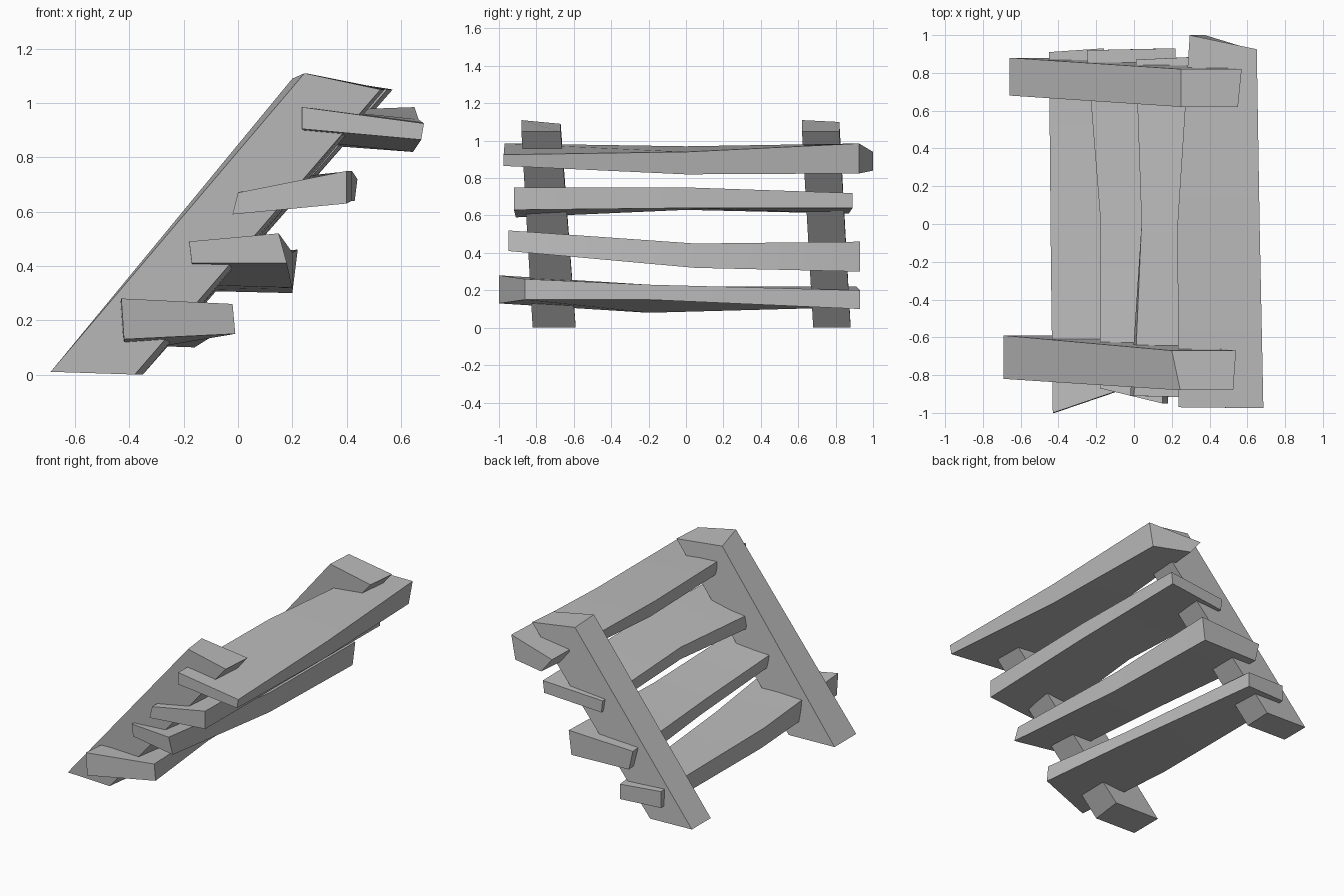
import bpy
import bmesh
import math
from mathutils import Vector

default_cube = bpy.data.objects.get("Cube")
if default_cube:
    bpy.data.objects.remove(default_cube, do_unlink=True)

# One plain grey for the whole piece
grey = bpy.data.materials.new("plain grey")
grey.use_nodes = True
colour = (0.5, 0.5, 0.5, 1.0)
grey.diffuse_color = colour
grey.node_tree.nodes["Principled BSDF"].inputs["Base Color"].default_value = colour


def hewn_beam(name, sections):
    """Loft a rough four-sided beam through its cross-sections.

    Each section holds two points on the upper face, and for each
    of them the (x, z) offset to the lower face.
    """
    bm = bmesh.new()
    rings = []
    for first, second, first_drop, second_drop in sections:
        a, b = Vector(first), Vector(second)
        a_low = a + Vector((first_drop[0], 0, first_drop[1]))
        b_low = b + Vector((second_drop[0], 0, second_drop[1]))
        rings.append([bm.verts.new(p) for p in (a, b, b_low, a_low)])
    for ring, following in zip(rings, rings[1:]):
        for i in range(4):
            j = (i + 1) % 4
            bm.faces.new((ring[i], ring[j], following[j], following[i]))
    bm.faces.new(rings[0])
    bm.faces.new(rings[-1])
    bmesh.ops.recalc_face_normals(bm, faces=bm.faces)

    mesh = bpy.data.meshes.new(name)
    bm.to_mesh(mesh)
    bm.free()
    mesh.materials.append(grey)
    beam = bpy.data.objects.new(name, mesh)
    bpy.context.collection.objects.link(beam)

    # Rounded look along the grain, crisp at the corners
    bpy.ops.object.select_all(action="DESELECT")
    beam.select_set(True)
    bpy.context.view_layer.objects.active = beam
    bpy.ops.object.shade_smooth_by_angle(angle=math.radians(30))
    return beam


# Sloping side rails, from foot to head
hewn_beam("front_rail", [
    ((-.69, -.82, .01), (-.69, -.59, .01), (.31, -.01), (.34, -.01)),
    ((.245, -.88, 1.11), (.2, -.67, 1.09), (.28, -.06), (.34, -.04)),
])
hewn_beam("back_rail", [
    ((-.66, .88, .01), (-.66, .68, .01), (.31, -.01), (.3, -.01)),
    ((.25, .82, 1.1), (.25, .62, 1.11), (.32, -.05), (.3, -.06)),
])

# Warped treads: front end, middle and back end of each
hewn_beam("bottom_tread", [
    ((-.43, -1, .28), (-.02, -.86, .26), (.01, -.15), (.01, -.11)),
    ((-.44, -.2, .22), (-.08, -.2, .23), (.02, -.14), (0, -.08)),
    ((-.45, .91, .22), (-.16, .93, .2), (0, -.11), (0, -.1)),
])
hewn_beam("lower_tread", [
    ((-.18, -.87, .49), (.15, -.95, .52), (.01, -.08), (.03, -.11)),
    ((-.18, .05, .44), (.2, .05, .45), (.03, -.11), (0, -.13)),
    ((-.25, .92, .44), (.22, .93, .46), (.03, -.13), (-.02, -.16)),
])
hewn_beam("upper_tread", [
    ((0, -.91, .67), (.4, -.92, .75), (-.02, -.08), (0, -.12)),
    ((.04, 0, .71), (.42, 0, .75), (0, -.08), (0, -.11)),
    ((.01, .87, .69), (.44, .89, .72), (.01, -.08), (-.01, -.08)),
])
hewn_beam("top_tread", [
    ((.235, -.97, .985), (.685, -.975, .925), (0, -.08), (-.01, -.06)),
    ((.23, 0, .97), (.665, 0, .94), (.03, -.11), (-.02, -.12)),
    ((.295, 1, .94), (.65, .925, .985), (.08, -.1), (-.03, -.16)),
])
